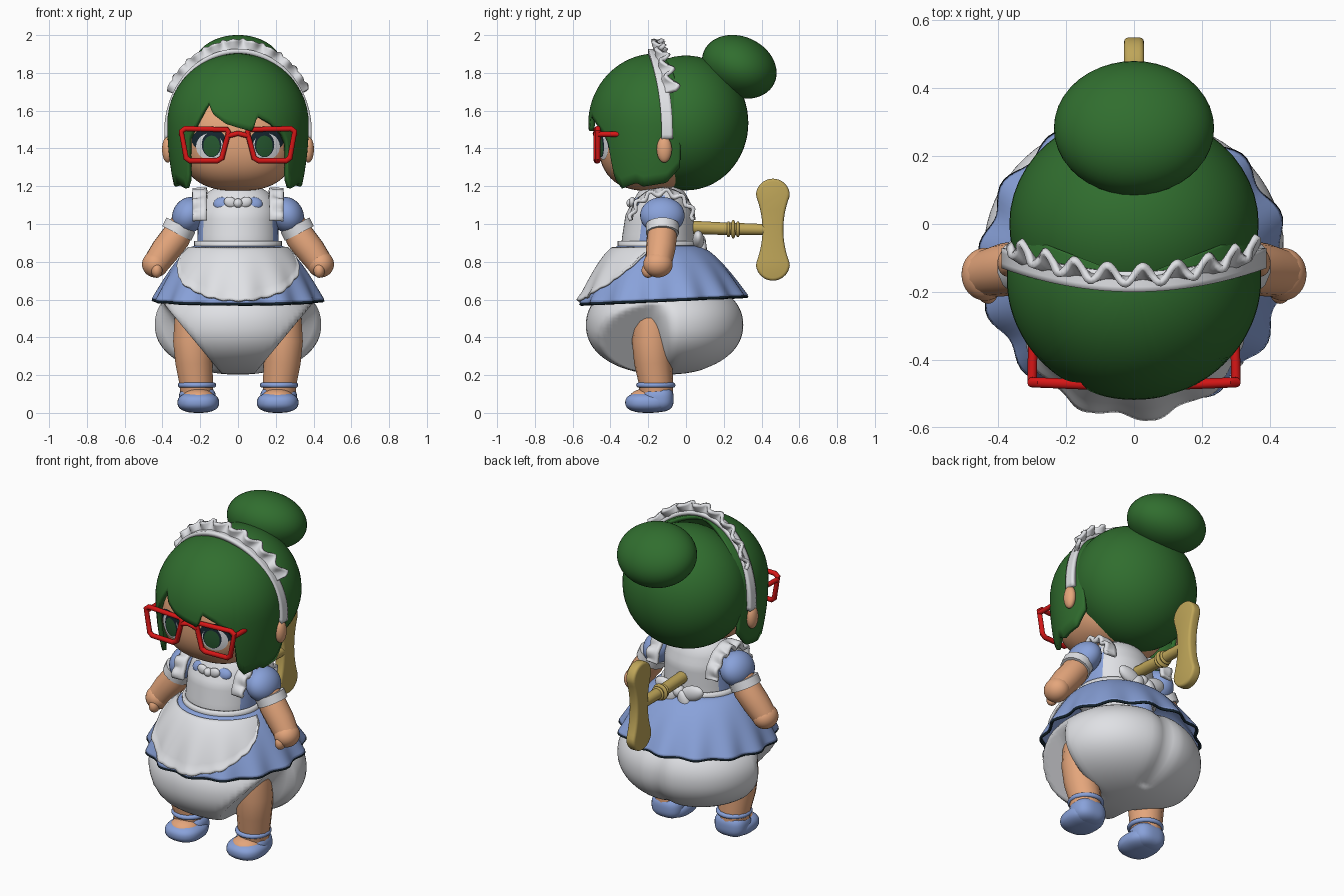
import bpy, bmesh, math
from mathutils import Vector, Euler
from math import sin, cos, pi, radians, exp, sqrt

if "Cube" in bpy.data.objects:
    bpy.data.objects.remove(bpy.data.objects["Cube"])


def mat(name, r, g, b):
    m = bpy.data.materials.new(name)
    m.diffuse_color = (r, g, b, 1)
    m.use_nodes = True
    m.node_tree.nodes["Principled BSDF"].inputs["Base Color"].default_value = m.diffuse_color
    return m


GREEN = mat("hair green", 0.03, 0.155, 0.028)
SKIN = mat("skin", 0.78, 0.38, 0.2)
WHITE = mat("white cloth", 0.74, 0.75, 0.78)
BLUE = mat("dress blue", 0.25, 0.36, 0.7)
RED = mat("glasses red", 0.68, 0.008, 0.008)
GOLD = mat("brass", 0.52, 0.38, 0.1)
DARK = mat("dark trim", 0.008, 0.02, 0.03)
IRIS = mat("iris green", 0.02, 0.1, 0.03)


def finish(name, bm, mats, rule=None, thick=0, off=0):
    me = bpy.data.meshes.new(name)
    for f in bm.faces:
        f.smooth = True
        if rule:
            f.material_index = rule(f.calc_center_median())
    bm.to_mesh(me)
    bm.free()
    ob = bpy.data.objects.new(name, me)
    bpy.context.collection.objects.link(ob)
    for m in mats:
        me.materials.append(m)
    if thick:
        mod = ob.modifiers.new("thickness", 'SOLIDIFY')
        mod.thickness, mod.offset = thick, off
    return ob


def ball(name, c, r, m, rot=(0, 0, 0), power=2, warp=None, seg=32):
    """Ellipsoid, or superellipsoid when power > 2."""
    bm = bmesh.new()
    bmesh.ops.create_uvsphere(bm, u_segments=seg, v_segments=seg * 2 // 3, radius=1)
    R = Euler([radians(a) for a in rot]).to_matrix()
    for v in bm.verts:
        n = sum(abs(k) ** power for k in v.co) ** (1 / power)
        p = v.co / n
        v.co = R @ Vector((p.x * r[0], p.y * r[1], p.z * r[2])) + Vector(c)
        if warp:
            v.co = warp(v.co)
    return finish(name, bm, [m])


def grid(name, fn, nu, nv, mats, closed=False, thick=0.0, rule=None):
    """Surface from fn(u, v) with u, v in 0..1."""
    bm = bmesh.new()
    cols = nu if closed else nu + 1
    vs = [[bm.verts.new(fn(i / nu, j / nv)) for j in range(nv + 1)] for i in range(cols)]
    for i in range(nu):
        a, b = vs[i], vs[(i + 1) % cols]
        for j in range(nv):
            bm.faces.new((a[j], b[j], b[j + 1], a[j + 1]))
    bmesh.ops.recalc_face_normals(bm, faces=bm.faces)
    return finish(name, bm, mats, rule, thick)


def tube(name, pts, radii, m, cyclic=False):
    cu = bpy.data.curves.new(name, 'CURVE')
    cu.dimensions, cu.bevel_depth, cu.bevel_resolution, cu.use_fill_caps = '3D', 1, 5, True
    sp = cu.splines.new('POLY')
    sp.points.add(len(pts) - 1)
    for p, co, r in zip(sp.points, pts, radii):
        p.co, p.radius = (*co, 1), r
    sp.use_cyclic_u, sp.use_smooth = cyclic, True
    ob = bpy.data.objects.new(name, cu)
    bpy.context.collection.objects.link(ob)
    cu.materials.append(m)
    bpy.ops.object.select_all(action='DESELECT')
    ob.select_set(True)
    bpy.context.view_layer.objects.active = ob
    bpy.ops.object.convert(target='MESH')
    bpy.ops.object.shade_smooth_by_angle()
    return ob


def interp(pts, x):
    for (a, *p), (b, *q) in zip(pts, pts[1:]):
        if x <= b:
            t = max(0, (x - a) / (b - a))
            return [m + (n - m) * t for m, n in zip(p, q)]
    return pts[-1][1:]


# --- head and eyes
FC, FR, FN = (0, -0.19, 1.45), (0.31, 0.275, 0.275), 2.5
ball("face", FC, FR, SKIN, power=FN, seg=48)


def decal(name, cx, cz, rx, rz, off, m):
    def fn(u, v):
        x, z = cx + rx * v * cos(2 * pi * u), cz + rz * v * sin(2 * pi * u)
        k = 1 - abs(x / FR[0]) ** FN - abs((z - FC[2]) / FR[2]) ** FN
        return x, FC[1] - FR[1] * max(k, 0) ** (1 / FN) - off, z
    grid(name, fn, 28, 6, [m], closed=True)


for s in (-1, 1):
    decal("eyelash", s * 0.155, 1.445, 0.09, 0.062, 0.003, DARK)
    decal("eye_white", s * 0.15, 1.41, 0.072, 0.07, 0.005, WHITE)
    decal("iris_rim", s * 0.14, 1.42, 0.052, 0.066, 0.007, DARK)
    decal("iris", s * 0.14, 1.412, 0.044, 0.056, 0.009, IRIS)
    ball("ear", (s * 0.372, -0.115, 1.395), (0.03, 0.04, 0.07), SKIN)

# --- hair: back ball, bun, fringe with hanging side locks
ball("hair_back", (0, 0, 1.535), (0.367, 0.33, 0.357), GREEN, seg=48)
ball("hair_bun", (0, 0.282, 1.832), (0.236, 0.205, 0.16), GREEN, rot=(-25, 0, 0), seg=40)
FRINGE = [(-112, 1.3), (-100, 1.22), (-78, 1.2), (-72, 1.22), (-56, 1.19), (-49, 1.24), (-45, 1.45), (-36, 1.53),
          (-26, 1.64), (-21, 1.58), (-10, 1.53), (0, 1.51), (12, 1.49), (16, 1.57),
          (28, 1.53), (40, 1.47), (45, 1.42), (49, 1.24), (56, 1.19), (72, 1.22), (78, 1.2), (100, 1.22), (112, 1.3)]


def fringe(u, v):
    a = -112 + 224 * u
    low = interp(FRINGE, a)[0]
    z = 1.89 - (1.89 - low) * (1 - cos(v * pi / 2))
    h = (z - 1.53) / 0.36
    r = sqrt(max(0, 1 - h * h)) if h > 0 else 1 - 0.12 * h * h
    a = radians(a)
    return 0.362 * r * sin(a), -0.16 - 0.345 * r * cos(a), z


grid("hair_fringe", fringe, 120, 20, [GREEN], thick=0.025)


# --- headband and its ruffle
def band(u, v):
    a = pi * (-0.03 + 1.06 * u)
    return 0.378 * cos(a), -0.10 - 0.07 * max(0, sin(a)) ** 2 + 0.06 * (v - 0.5), 1.49 + 0.425 * sin(a)


def ruffle(u, v):
    a = radians(28 + 124 * u)
    w = sin(u * pi * 18)
    k = 1 + v * (0.19 + 0.025 * abs(w) - 0.06 * abs(2 * u - 1)) * 0.85
    return (0.375 * k * cos(a), -0.1 - 0.06 * sin(a) ** 2 + v * (0.06 * cos(a) ** 2 + 0.01) + 0.028 * w * v,
            1.49 + 0.425 * sin(a) * (1 + (k - 1) * 0.85))


grid("headband", band, 60, 4, [WHITE], thick=0.025)
grid("headband_ruffle", ruffle, 120, 5, [WHITE], thick=0.02)

# --- glasses
for s in (-1, 1):
    lens = [(0.06, 1.5), (0.28, 1.505), (0.3, 1.49), (0.275, 1.35), (0.255, 1.335),
            (0.11, 1.335), (0.085, 1.35), (0.05, 1.485)]
    tube("glasses_rim", [(s * x, -0.478 + 0.04 * x, z) for x, z in lens], [0.015] * 8, RED, True)
    tube("glasses_temple", [(s * 0.3, -0.465, 1.475), (s * 0.297, -0.3, 1.475)], [0.014] * 2, RED)
tube("glasses_bridge", [(-0.06, -0.476, 1.465), (0, -0.48, 1.48), (0.06, -0.476, 1.465)], [0.014] * 3, RED)

# --- torso: blue with white bib front and back
TORSO = [(0.84, 0.21, 0.19, -0.15), (0.92, 0.21, 0.185, -0.15), (1.05, 0.205, 0.175, -0.14),
         (1.13, 0.185, 0.14, -0.13), (1.18, 0.14, 0.11, -0.13), (1.21, 0.06, 0.06, -0.13)]


def torso(u, v):
    z = 0.84 + 0.37 * v
    rx, ry, cy = interp(TORSO, z)
    return rx * cos(2 * pi * u), cy + ry * sin(2 * pi * u), z


grid("bodice", torso, 48, 18, [BLUE, WHITE], True, 0.01, lambda c: int(abs(c.x) < 0.175))
tube("neck", [(0, -0.14, 1.15), (0, -0.14, 1.25)], [0.08] * 2, SKIN)
grid("belt", lambda u, v: (0.222 * cos(2 * pi * u), -0.15 + 0.202 * sin(2 * pi * u), 0.865 + 0.045 * v),
     48, 2, [WHITE], True, 0.02)
ball("collar_knot", (0, -0.29, 1.11), (0.025, 0.025, 0.025), WHITE)


def strap(s):
    def fn(u, v):
        a = pi * u
        w = sin(u * pi * 12)
        return (s * (0.165 + 0.075 * v), -0.125 - (0.165 + 0.012 * w * v) * cos(a),
                1.02 + (0.165 + 0.018 * w * v - 0.02 * v) * sin(a))
    return fn


for s in (-1, 1):
    ball("collar", (s * 0.075, -0.25, 1.105), (0.055, 0.03, 0.04), BLUE, rot=(-20, 0, 0))
    ball("collar_bow", (s * 0.04, -0.285, 1.115), (0.035, 0.018, 0.028), WHITE, rot=(0, -s * 20, 0))
    grid("shoulder_ruffle", strap(s), 60, 4, [WHITE], thick=0.02)
    # sleeves, cuffs, arms
    ball("sleeve", (s * 0.262, -0.125, 1.045), (0.085, 0.118, 0.1), BLUE, rot=(0, s * -25, 0))
    tube("cuff", [(s * 0.302, -0.125, 0.995), (s * 0.325, -0.125, 0.95)], [0.088] * 2, WHITE)
    tube("arm", [(s * 0.29, -0.125, 1.0), (s * 0.33, -0.128, 0.93), (s * 0.385, -0.135, 0.86),
                 (s * 0.435, -0.145, 0.79)], [0.07, 0.08, 0.078, 0.07], SKIN)
    ball("hand", (s * 0.438, -0.148, 0.787), (0.07, 0.078, 0.07), SKIN)
    ball("thumb", (s * 0.43, -0.2, 0.755), (0.03, 0.035, 0.04), SKIN)
    # back bow
    ball("bow_loop", (s * 0.085, 0.065, 0.915), (0.08, 0.03, 0.045), WHITE, rot=(0, s * -20, 0))
    ball("bow_tail", (s * 0.045, 0.085, 0.87), (0.035, 0.025, 0.06), WHITE, rot=(0, s * -25, 0))
ball("bow_knot", (0, 0.07, 0.91), (0.035, 0.035, 0.035), WHITE)


# --- skirt with dark hem, and apron laid over it (angle 0 is the front)
def skirt(a, v, off=0.0):
    t = v ** 0.62
    wave = 0.014 * v * v * sin(14 * a)
    rx = 0.215 + 0.225 * t + wave + off
    ry = 0.195 + 0.235 * t + wave + off
    return rx * sin(a), -0.15 + 0.032 * t - ry * cos(a), 0.885 - v * (0.285 + 0.02 * cos(a))


grid("skirt", lambda u, v: skirt(2 * pi * u, v), 140, 24, [BLUE], True, 0.012)
grid("skirt_hem", lambda u, v: skirt(2 * pi * u, 0.985 + 0.05 * v, -0.004), 140, 1, [DARK], True, 0.012)


def apron(u, v):
    a = radians(160 * (u - 0.5))
    top = 0.94 * (1 - (2 * u - 1) ** 2)
    edge = 0.025 * abs(sin(u * pi * 15))
    vv = 0.04 + max(0, top - 0.04 + edge) * v
    return skirt(a, vv, 0.016 + 0.008 * max(0, v - 0.85) / 0.15)


grid("apron", apron, 100, 20, [WHITE], thick=0.012)


# --- bloomers, pinched at the front so the legs come out beside them
def pinch(p):
    w = min(1, max(0, (-0.06 - p.y) / 0.14))
    w = w * w * (3 - 2 * w)
    lim = max(0.05, 0.08 + (p.z - 0.2) * 0.83)
    x = max(-lim, min(lim, p.x))
    y = p.y - (0.025 * exp(-(p.x / 0.05) ** 2) if p.y > 0.1 else 0)
    return Vector((p.x + (x - p.x) * w, y, p.z))


ball("bloomers", (0, -0.11, 0.465), (0.445, 0.42, 0.262), WHITE, power=2.15, warp=pinch, seg=72)

# --- legs and shoes
for s in (-1, 1):
    tube("leg", [(s * 0.238, -0.18, 0.5), (s * 0.24, -0.18, 0.38), (s * 0.234, -0.175, 0.27),
                 (s * 0.222, -0.16, 0.17), (s * 0.218, -0.155, 0.06)], [0.1, 0.106, 0.1, 0.092, 0.085], SKIN)
    ball("foot", (s * 0.21, -0.215, 0.078), (0.085, 0.085, 0.05), SKIN)
    ball("shoe_sole", (s * 0.21, -0.2, 0.055), (0.11, 0.122, 0.055), BLUE, power=2.5)
    ball("shoe_heel", (s * 0.215, -0.15, 0.075), (0.098, 0.085, 0.07), BLUE, power=2.8)
    tube("shoe_strap", [(s * 0.217 + 0.088 * cos(k * pi / 12), -0.16 + 0.09 * sin(k * pi / 12),
                         0.147) for k in range(24)], [0.014] * 24, BLUE, True)

# --- wind-up key
tube("key_shaft", [(0, -0.02, 0.985), (0, 0.2, 0.975), (0, 0.43, 0.97)], [0.036, 0.034, 0.03], GOLD)
for y, r in ((0.225, 0.042), (0.25, 0.05), (0.275, 0.042)):
    ball("key_collar", (0, y, 0.972), (r, 0.014, r), GOLD)
bm = bmesh.new()
outline = []
for k in range(64):
    t = 2 * pi * k / 64
    z = 0.27 * cos(t)
    h = abs(z)
    w = sqrt(max(0, 0.09 ** 2 - (h - 0.18) ** 2)) if h > 0.18 else 0.055 + 0.035 * (h / 0.18) ** 2
    outline.append(bm.verts.new((0, 0.46 + math.copysign(w, sin(t)), 0.97 + z)))
bm.faces.new(outline)
bmesh.ops.remove_doubles(bm, verts=bm.verts, dist=0.0005)
key = finish("key_handle", bm, [GOLD], None, 0.06)
bev = key.modifiers.new("rounded edge", 'BEVEL')
bev.width, bev.segments, bev.limit_method, bev.angle_limit = 0.015, 3, 'ANGLE', radians(60)
bpy.context.view_layer.objects.active = key
key.select_set(True)
bpy.ops.object.shade_smooth_by_angle()
